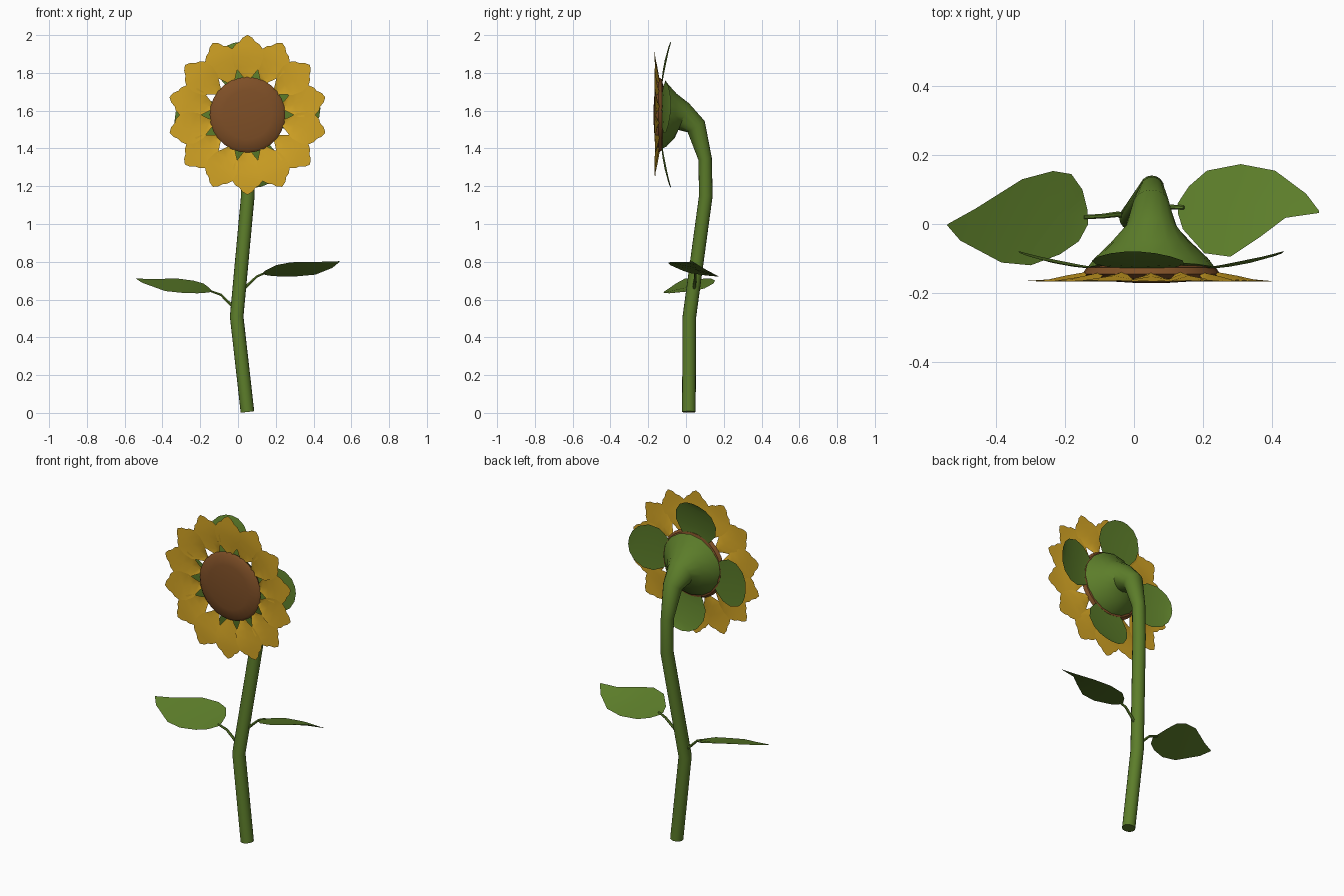
import bpy, bmesh, math
from mathutils import Vector

def material(name, rgb):
    m = bpy.data.materials.new(name)
    m.diffuse_color = (*rgb, 1)
    return m

GREEN = material("leaf_green", (0.107, 0.205, 0.023))
YELLOW = material("petal_yellow", (0.65, 0.37, 0.018))
BROWN = material("seed_brown", (0.21, 0.078, 0.02))
HX, HZ = 0.05, 1.578          # flower head centre

def finish(name, bm, mat, angle=35):
    me = bpy.data.meshes.new(name)
    bm.to_mesh(me)
    bm.free()
    me.materials.append(mat)
    ob = bpy.data.objects.new(name, me)
    bpy.context.collection.objects.link(ob)
    bpy.ops.object.select_all(action='DESELECT')
    ob.select_set(True)
    bpy.context.view_layer.objects.active = ob
    bpy.ops.object.shade_smooth_by_angle(angle=math.radians(angle))
    return ob

def tube(name, path, n, mat, ref=(1, 0, 0)):
    """Round tube through (x, y, z, radius) points, capped at both ends."""
    bm = bmesh.new()
    pts = [Vector(p[:3]) for p in path]
    rings = []
    for i, p in enumerate(pts):
        t = Vector()
        if i > 0:
            t += (p - pts[i - 1]).normalized()
        if i < len(pts) - 1:
            t += (pts[i + 1] - p).normalized()
        t.normalize()
        u = Vector(ref)
        u = (u - t * u.dot(t)).normalized()
        v = t.cross(u)
        rings.append([bm.verts.new(p + path[i][3] * (u * math.cos(a) + v * math.sin(a)))
                      for a in (2 * math.pi * k / n for k in range(n))])
    for a, b in zip(rings, rings[1:]):
        for k in range(n):
            bm.faces.new((a[k], a[(k + 1) % n], b[(k + 1) % n], b[k]))
    bm.faces.new(rings[0])
    bm.faces.new(rings[-1])
    bmesh.ops.recalc_face_normals(bm, faces=bm.faces[:])
    return finish(name, bm, mat)

def strip(bm, rows):
    """Blade surface through rows of (left, middle, right) points."""
    vs = [[bm.verts.new(p) for p in r] for r in rows]
    for a, b in zip(vs, vs[1:]):
        for k in (0, 1):
            bm.faces.new((a[k], b[k], b[k + 1], a[k + 1]))

def radial(bm, angle, rows, flip):
    """Blade pointing out of the head; rows are (radius, half width, mid y, edge y)."""
    d = Vector((math.cos(angle), 0, math.sin(angle)))
    s = Vector((-math.sin(angle), 0, math.cos(angle))) * flip
    c = Vector((HX, 0, HZ))
    out = []
    for r, w, ym, ye in rows:
        m = c + d * r
        out.append((m + s * w + Vector((0, ye, 0)), m + Vector((0, ym, 0)),
                    m - s * w + Vector((0, ye, 0))))
    strip(bm, out)

# stem, bending forward and flaring into the back of the head
tube("stem", [(0.05, 0.015, 0.005, 0.036), (-0.007, 0.018, 0.51, 0.036),
              (0.052, 0.105, 1.15, 0.036), (0.052, 0.101, 1.345, 0.036),
              (0.05, 0.054, 1.515, 0.054), (0.05, -0.012, 1.568, 0.076),
              (0.05, -0.055, 1.572, 0.118), (0.05, -0.1, 1.572, 0.165),
              (0.05, -0.13, 1.575, 0.188)], 16, GREEN)

# seed disc
tube("seed_disc", [(HX, y, HZ, r) for y, r in
                   ((-0.12, 0.15), (-0.127, 0.188), (-0.145, 0.2), (-0.158, 0.185),
                    (-0.166, 0.13), (-0.171, 0.05))], 28, BROWN)

# petals, creased along the middle near the base
bm = bmesh.new()
shape = ((0.185, 0.012, -0.140, -0.146), (0.215, 0.035, -0.145, -0.156),
         (0.255, 0.068, -0.152, -0.164), (0.305, 0.084, -0.163, -0.167),
         (0.35, 0.08, -0.167, -0.167), (0.375, 0.062, -0.167, -0.167),
         (0.385, 0.043, -0.167, -0.167), (0.408, 0.026, -0.167, -0.167),
         (0.422, 0.002, -0.167, -0.167))
for i in range(14):
    dy = 0.002 * (i % 2)
    radial(bm, math.pi / 2 + i * 2 * math.pi / 14,
           [(r, w, m + dy, e + dy) for r, w, m, e in shape], -1)
finish("petals", bm, YELLOW)

# four sepals behind the petals
bm = bmesh.new()
shape = ((0.145, 0.05, -0.13, -0.128), (0.175, 0.095, -0.13, -0.126),
         (0.23, 0.13, -0.124, -0.118), (0.29, 0.133, -0.113, -0.106),
         (0.345, 0.105, -0.098, -0.094), (0.375, 0.065, -0.087, -0.085),
         (0.387, 0.02, -0.08, -0.08))
for i in range(4):
    radial(bm, math.radians(98 + 90 * i), shape, 1)
finish("sepals", bm, GREEN)

# stem leaves: matching (front edge, back edge) points from base to tip
left = (((-0.133, 0.0, 0.642), (-0.135, 0.04, 0.645)),
        ((-0.16, -0.05, 0.637), (-0.15, 0.1, 0.66)),
        ((-0.215, -0.088, 0.633), (-0.182, 0.145, 0.685)),
        ((-0.30, -0.12, 0.636), (-0.235, 0.154, 0.70)),
        ((-0.385, -0.112, 0.645), (-0.325, 0.13, 0.712)),
        ((-0.505, -0.048, 0.688), (-0.46, 0.045, 0.708)),
        ((-0.543, -0.004, 0.712), (-0.541, 0.0, 0.712)))
right = (((0.128, 0.03, 0.738), (0.127, 0.06, 0.735)),
         ((0.142, -0.015, 0.752), (0.16, 0.11, 0.727)),
         ((0.205, -0.085, 0.783), (0.212, 0.155, 0.723)),
         ((0.28, -0.095, 0.797), (0.31, 0.174, 0.723)),
         ((0.37, -0.035, 0.80), (0.41, 0.155, 0.732)),
         ((0.44, 0.018, 0.80), (0.50, 0.088, 0.768)),
         ((0.537, 0.032, 0.803), (0.538, 0.038, 0.80)))
for name, rows, order in (("left_leaf", left, -1), ("right_leaf", right, 1)):
    bm = bmesh.new()
    tri = []
    for f, b in rows:
        f, b = Vector(f), Vector(b)
        tri.append((f, (f + b) / 2, b)[::order])
    strip(bm, tri)
    finish(name, bm, GREEN)

# leaf stalks
tube("left_stalk", [(-0.01, 0.025, 0.545, 0.009), (-0.05, 0.028, 0.585, 0.008),
                    (-0.09, 0.023, 0.625, 0.007), (-0.145, 0.02, 0.645, 0.006)],
     6, GREEN, (0, 1, 0))
tube("right_stalk", [(0.01, 0.04, 0.635, 0.009), (0.06, 0.046, 0.685, 0.008),
                     (0.10, 0.05, 0.722, 0.007), (0.145, 0.048, 0.742, 0.006)],
     6, GREEN, (0, 1, 0))
